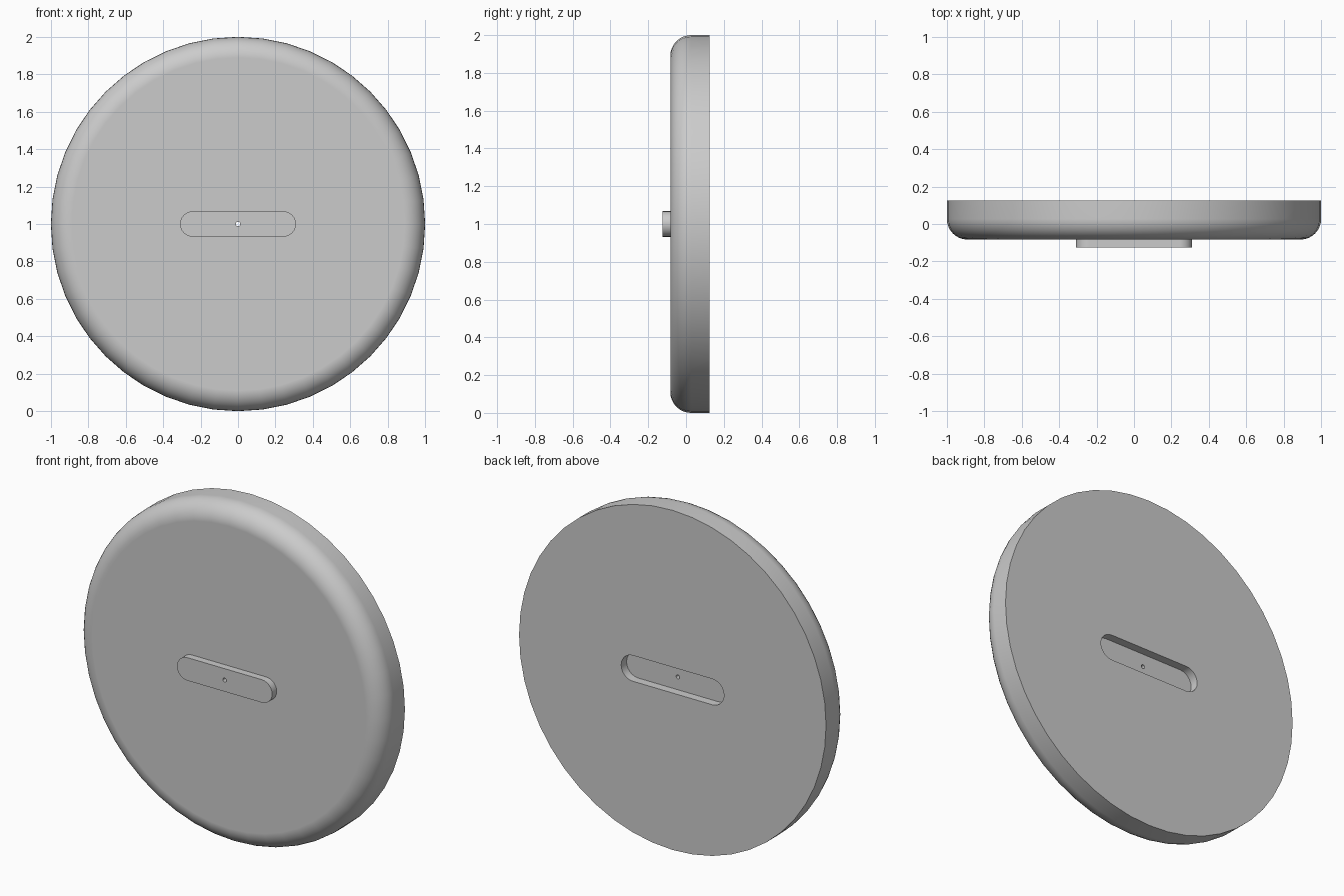
import bpy, bmesh
from math import pi, sin, cos, radians
from mathutils import Matrix, Vector

cube = bpy.data.objects.get("Cube")
if cube:
    bpy.data.objects.remove(cube)

FRONT, BACK, CENTRE = -0.083, 0.125, 1.0
RADIUS, FILLET, SIDES = 1.0, 0.11, 48

grey = bpy.data.materials.new("plain_grey")
grey.use_nodes = True
tone = (0.6, 0.6, 0.6, 1)
grey.diffuse_color = tone
grey.node_tree.nodes["Principled BSDF"].inputs["Base Color"].default_value = tone


def make_object(name, bm):
    bmesh.ops.recalc_face_normals(bm, faces=bm.faces)
    mesh = bpy.data.meshes.new(name)
    bm.to_mesh(mesh)
    bm.free()
    mesh.materials.append(grey)
    obj = bpy.data.objects.new(name, mesh)
    bpy.context.collection.objects.link(obj)
    return obj


def prism(name, outline, y0, y1):
    """Extrude an (x, z) outline along y."""
    bm = bmesh.new()
    face = bm.faces.new([bm.verts.new((x, y0, z + CENTRE)) for x, z in outline])
    moved = bmesh.ops.extrude_face_region(bm, geom=[face], use_keep_orig=True)
    verts = [v for v in moved["geom"] if isinstance(v, bmesh.types.BMVert)]
    bmesh.ops.translate(bm, verts=verts, vec=(0, y1 - y0, 0))
    return make_object(name, bm)


def stadium(length, height, steps=12):
    """Rounded-end slot outline."""
    r = height / 2
    points = []
    for side, start in ((1, -pi / 2), (-1, pi / 2)):
        for i in range(steps + 1):
            a = start + pi * i / steps
            points.append((side * (length / 2 - r) + r * cos(a), r * sin(a)))
    return points


# Round plate: lathe a rim with a rounded front edge, then cap both faces
bm = bmesh.new()
profile = [(RADIUS, BACK)]
for i in range(9):
    a = i / 8 * pi / 2
    profile.append((RADIUS - FILLET + FILLET * cos(a), FRONT + FILLET - FILLET * sin(a)))
rings = []
for r, y in profile:
    rings.append([bm.verts.new((r * cos(2 * pi * k / SIDES), y,
                                CENTRE + r * sin(2 * pi * k / SIDES)))
                  for k in range(SIDES)])
for a, b in zip(rings, rings[1:]):
    for k in range(SIDES):
        n = (k + 1) % SIDES
        bm.faces.new((a[k], a[n], b[n], b[k]))
bm.faces.new(rings[0])
bm.faces.new(rings[-1])
plate = make_object("round_plate", bm)

# Raised bar, recessed slot and small through hole
bar = prism("raised_bar", stadium(0.62, 0.135), -0.125, FRONT + 0.03)
slot = prism("slot_cutter", stadium(0.67, 0.152), BACK - 0.05, BACK + 0.1)
hole = prism("hole_cutter",
             [(0.012 * cos(2 * pi * k / 12), 0.012 * sin(2 * pi * k / 12)) for k in range(12)],
             -0.3, 0.3)
for tool, operation in ((bar, "UNION"), (slot, "DIFFERENCE"), (hole, "DIFFERENCE")):
    tool.hide_render = True
    mod = plate.modifiers.new(tool.name, "BOOLEAN")
    mod.operation = operation
    mod.solver = "EXACT"
    mod.object = tool

# Bake the cuts and drop the helpers
graph = bpy.context.evaluated_depsgraph_get()
plate_mesh = bpy.data.meshes.new_from_object(plate.evaluated_get(graph))
plate.modifiers.clear()
plate.data = plate_mesh
for tool in (bar, slot, hole):
    bpy.data.objects.remove(tool)

# Smooth rim with crisp edges
bpy.ops.object.select_all(action="DESELECT")
plate.select_set(True)
bpy.context.view_layer.objects.active = plate
bpy.ops.object.shade_smooth_by_angle(angle=radians(35))
weighted = plate.modifiers.new("even_shading", "WEIGHTED_NORMAL")
weighted.keep_sharp = True
